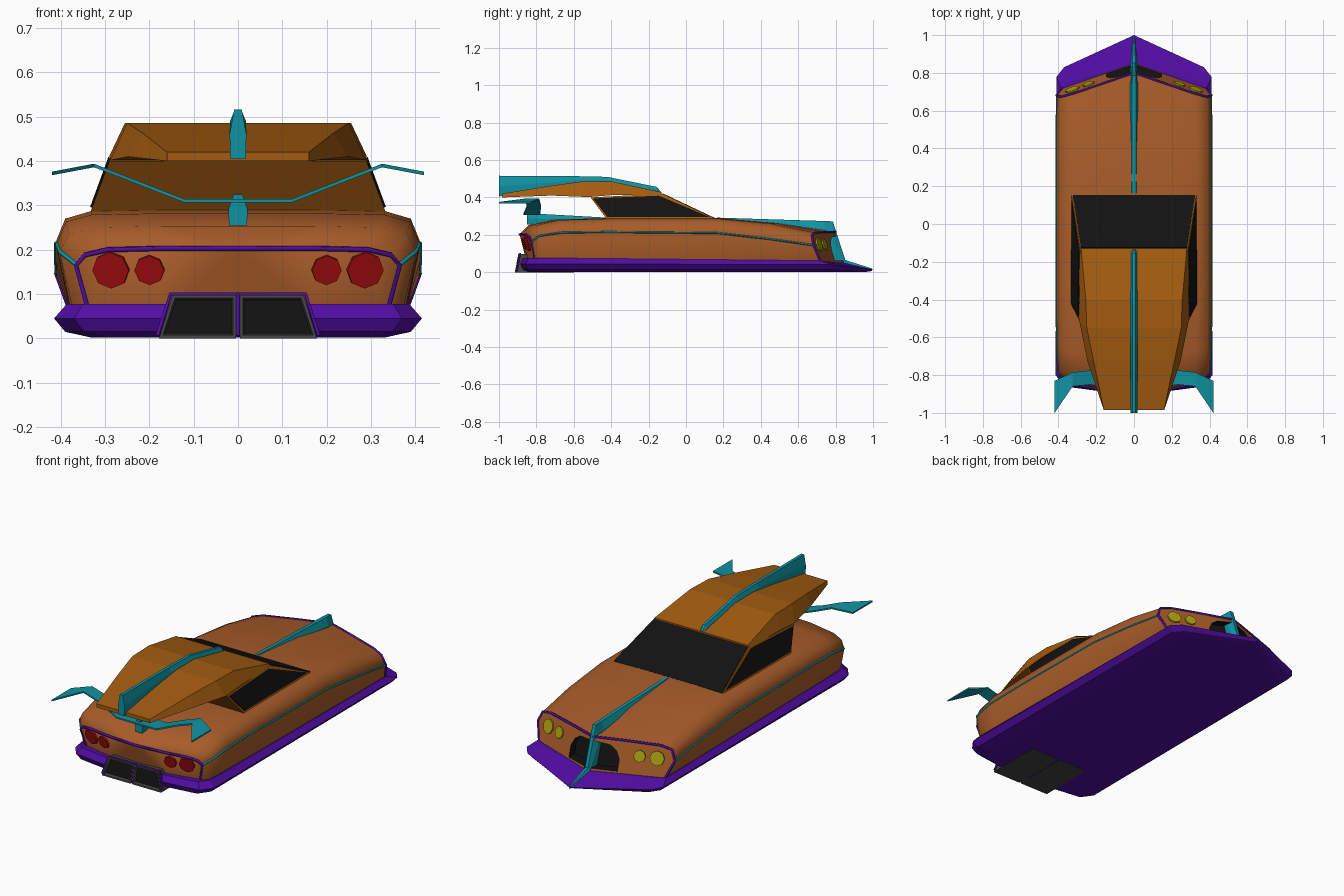
import bpy, bmesh
from mathutils import Vector

if "Cube" in bpy.data.objects:
    bpy.data.objects.remove(bpy.data.objects["Cube"])

def material(name, rgb):
    m = bpy.data.materials.new(name)
    m.diffuse_color = (*rgb, 1)
    m.use_nodes = True
    m.node_tree.nodes["Principled BSDF"].inputs["Base Color"].default_value = m.diffuse_color
    return m

ORANGE = material("body_orange", (0.39, 0.107, 0.022))
AMBER = material("roof_amber", (0.37, 0.107, 0.005))
PURPLE = material("purple", (0.083, 0.004, 0.37))
TEAL = material("teal", (0.005, 0.29, 0.36))
BLACK = material("black", (0.006, 0.006, 0.006))
GREY = material("dark_grey", (0.055, 0.055, 0.055))
RED = material("red", (0.37, 0.004, 0.005))
YELLOW = material("yellow", (0.42, 0.36, 0.005))

def make(name, verts, faces, mat, mirror=True, smooth=False):
    me = bpy.data.meshes.new(name)
    me.from_pydata(verts, [], faces)
    bm = bmesh.new()
    bm.from_mesh(me)
    bmesh.ops.recalc_face_normals(bm, faces=bm.faces)
    bm.to_mesh(me)
    bm.free()
    me.materials.append(mat)
    ob = bpy.data.objects.new(name, me)
    bpy.context.collection.objects.link(ob)
    if mirror:
        ob.modifiers.new("Mirror", 'MIRROR').merge_threshold = 0.0005
    if smooth:
        bpy.ops.object.select_all(action='DESELECT')
        ob.select_set(True)
        bpy.context.view_layer.objects.active = ob
        bpy.ops.object.shade_smooth_by_angle(angle=1.0)
    return ob

def loft(name, rings, mat, caps=None, smooth=False):
    """Skin half rings (running from x=0 out and back to x=0), then mirror."""
    n = len(rings[0])
    verts = [p for r in rings for p in r]
    faces = [(a * n + i, a * n + i + 1, (a + 1) * n + i + 1, (a + 1) * n + i)
             for a in range(len(rings) - 1) for i in range(n - 1)]
    for base in (0, (len(rings) - 1) * n):
        faces += [tuple(base + i for i in c) for c in (caps or [range(n)])]
    return make(name, verts, faces, mat, smooth=smooth)

def tube(name, pts, radius, mat):
    cu = bpy.data.curves.new(name, 'CURVE')
    cu.dimensions = '3D'
    cu.bevel_depth, cu.bevel_resolution, cu.use_fill_caps = radius, 0, True
    sp = cu.splines.new('POLY')
    sp.points.add(len(pts) - 1)
    for p, co in zip(sp.points, pts):
        p.co = (*co, 1)
    cu.materials.append(mat)
    ob = bpy.data.objects.new(name, cu)
    bpy.context.collection.objects.link(ob)

def flip(pts):
    return [(-x, y, z) for x, y, z in pts]

# Body: stations of (y centre, y side, curve power, end slope, top z, shoulder z, waist z, x waist)
STATIONS = [
    (-0.89, -0.82, 2, 0.25, 0.203, 0.188, 0.165, 0.365),
    (-0.84, -0.78, 2, 0.0, 0.253, 0.235, 0.195, 0.403),
    (-0.70, -0.66, 2, 0.0, 0.282, 0.263, 0.213, 0.41),
    (-0.40, -0.40, 1, 0.0, 0.29, 0.27, 0.215, 0.412),
    (0.17, 0.17, 1, 0.0, 0.29, 0.27, 0.21, 0.412),
    (0.50, 0.45, 1, 0.0, 0.262, 0.24, 0.178, 0.412),
    (0.80, 0.66, 1, 0.3, 0.215, 0.197, 0.145, 0.41)]

def end_y(s, x, z):
    yc, ys, p, slope, zt = s[:5]
    return yc + (ys - yc) * (abs(x) / 0.41) ** p + slope * (zt - z)

def body_ring(s):
    zt, zs, zm, w = s[4:]
    k = w / 0.41
    prof = [(0, zt), (0.17, zt), (0.33 * k, zt - 0.003), (0.388 * k, zs), (w, zm),
            (0.375 * k, 0.05), (0.17, 0.05), (0, 0.05)]
    return [(x, end_y(s, x, z), z) for x, z in prof]

rings = [body_ring(s) for s in STATIONS]
body = loft("body_shell", rings, ORANGE, [(0, 1, 6, 7), (1, 2, 5, 6), (2, 3, 4, 5)], smooth=True)
body.data.materials.append(BLACK)

# Recessed black nose intake, cut into the body
arch = [(0, 0.062), (0.145, 0.062), (0.145, 0.12), (0.125, 0.16), (0.09, 0.185), (0, 0.195)]
cutter = loft("nose_intake_cutter", [[(x, end_y(STATIONS[-1], x, z) + d, z) for x, z in arch]
                                     for d in (-0.05, 0.05)], BLACK)
cutter.hide_render = True
cutter.hide_set(True)
cut = body.modifiers.new("Intake", 'BOOLEAN')
cut.operation, cut.object, cut.solver = 'DIFFERENCE', cutter, 'EXACT'
cut.material_mode = 'TRANSFER'

# Purple rims around nose and tail panels
for name, r in (("tail_rim", rings[0]), ("nose_rim", rings[-1])):
    tube(name, flip(r[5:0:-1]) + r[:6], 0.0065, PURPLE)

# Teal waist stripes
stripe = [(r[4][0] - 0.002, r[4][1], r[4][2]) for r in rings]
tube("stripe_right", stripe, 0.0055, TEAL)
tube("stripe_left", flip(stripe), 0.0055, TEAL)

# Lower skirt with pointed nose: stacked half outlines
outline = [(0, 1.0, 0.3), (0.37, 0.83, 0.8), (0.41, 0.78, 0.9), (0.415, -0.80, 1),
           (0.37, -0.86, 1), (0.18, -0.885, 1), (0, -0.887, 1)]
def layer(sx, sy, z):
    return [(x * sx, y * sy, max(z * f, 0.002)) for x, y, f in outline]
top = [(0, 0.85, 0.05), (0.36, 0.75, 0.058), (0.385, 0.72, 0.062), (0.387, -0.79, 0.077),
       (0.35, -0.84, 0.077), (0.17, -0.87, 0.077), (0, -0.872, 0.077)]
loft("lower_skirt", [layer(0.8, 0.96, 0.0), layer(0.94, 0.985, 0.015),
                     layer(1, 1, 0.045), top], PURPLE)

# Head and tail lights: octagonal discs lying on the end panels
def light(name, s, x, z, r, mat):
    e = 0.01
    n = Vector((-(end_y(s, x + e, z) - end_y(s, x - e, z)) / (2 * e), 1, s[3]))
    if s[0] < 0:
        n = -n
    bpy.ops.mesh.primitive_cylinder_add(
        vertices=8, radius=r, depth=0.016, location=(x, end_y(s, x, z), z),
        rotation=n.to_track_quat('Z', 'Y').to_euler())
    ob = bpy.context.object
    ob.name = name
    ob.data.materials.append(mat)

for side, sg in (("right", 1), ("left", -1)):
    for part, x, r in (("outer", 0.286, 0.042), ("inner", 0.199, 0.034)):
        light(f"tail_light_{part}_{side}", STATIONS[0], sg * x, 0.155, r, RED)
    for part, x, r in (("outer", 0.325, 0.038), ("inner", 0.24, 0.031)):
        light(f"head_light_{part}_{side}", STATIONS[-1], sg * x, 0.148, r, YELLOW)

# Twin exhausts: trapezoid ducts with dark openings
def trapezoid(y, i, shear=0.02):
    return [(x, y + shear * z / 0.1, z) for x, z in
            ((0.004 + i, i), (0.178 - 1.2 * i, i), (0.148 - 0.8 * i, 0.098 - i), (0.004 + i, 0.098 - i))]
def duct(name, rs, mat):
    v = [p for r in rs for p in r]
    f = [(a * 4 + i, a * 4 + (i + 1) % 4, a * 4 + 4 + (i + 1) % 4, a * 4 + 4 + i)
         for a in range(len(rs) - 1) for i in range(4)]
    end = (len(rs) - 1) * 4
    make(name, v, f + [(0, 1, 2, 3), tuple(range(end, end + 4))], mat)
duct("exhaust_ducts", [trapezoid(-0.60, 0), trapezoid(-0.914, 0), trapezoid(-0.914, 0.007),
                       trapezoid(-0.894, 0.011)], GREY)
duct("exhaust_openings", [trapezoid(-0.88, 0.011), trapezoid(-0.900, 0.011)], BLACK)
tube("exhaust_trim", [(-0.182, -0.905, 0.006), (-0.152, -0.887, 0.1), (0.152, -0.887, 0.1),
                      (0.182, -0.905, 0.006)], 0.005, PURPLE)
tube("exhaust_divider", [(0, -0.909, 0.006), (0, -0.891, 0.1)], 0.005, PURPLE)

# Cabin
low = [(0, 0.165, 0.28), (0.332, 0.165, 0.28), (0.335, -0.42, 0.28), (0, -0.42, 0.28)]
high = [(0, -0.13, 0.42), (0.285, -0.13, 0.42), (0.29, -0.51, 0.40), (0, -0.51, 0.40)]
loft("cabin", [low, high], AMBER)

# Windows: thin panels set on the cabin faces
def pane(name, corners, mirror):
    c = [Vector(p) for p in corners]
    n = (c[2] - c[0]).cross(c[3] - c[1]).normalized()
    if n.z < 0:
        n = -n
    v = [p + n * d for d in (-0.005, 0.004) for p in c]
    f = [(0, 1, 2, 3), (4, 5, 6, 7)] + [(i, (i + 1) % 4, 4 + (i + 1) % 4, 4 + i) for i in range(4)]
    make(name, v, f, BLACK, mirror)
pane("windshield", [(-0.324, 0.152, 0.287), (0.324, 0.152, 0.287),
                    (0.281, -0.127, 0.4185), (-0.281, -0.127, 0.4185)], False)
pane("side_windows", [(0.327, 0.125, 0.295), (0.289, -0.145, 0.408),
                      (0.294, -0.495, 0.393), (0.330, -0.418, 0.295)], True)

# Roof sweeping back into a tail overhang: y, top half width, top z, edge y, edge half width, edge z
roof = []
for y, xt, zt, ye, xe, ze in ((-0.13, 0.28, 0.428, -0.13, 0.286, 0.415),
                              (-0.40, 0.255, 0.486, -0.40, 0.29, 0.412),
                              (-0.55, 0.25, 0.486, -0.52, 0.288, 0.402),
                              (-0.72, 0.215, 0.463, -0.72, 0.248, 0.410),
                              (-0.985, 0.16, 0.42, -0.985, 0.16, 0.40)):
    roof.append([(0, y, zt), (xt, y, zt), (xe, ye, ze), (0, ye, ze)])
loft("roof", roof, AMBER)

# Teal fins: y, top z, bottom z, half width
def fin(name, rows):
    loft(name, [[(0, y, t), (w * 0.45, y, t), (w, y, (t + b) / 2), (w * 0.9, y, b), (0, y, b)]
                for y, t, b, w in rows], TEAL)
fin("roof_fin", [(-0.135, 0.43, 0.415, 0.014), (-0.155, 0.456, 0.42, 0.015),
                 (-0.42, 0.51, 0.47, 0.018), (-0.60, 0.514, 0.465, 0.018), (-1.0, 0.516, 0.405, 0.019)])
fin("hood_fin", [(0.165, 0.292, 0.275, 0.022), (0.74, 0.274, 0.19, 0.022), (0.785, 0.272, 0.06, 0.022),
                 (0.852, 0.065, 0.03, 0.018), (0.995, 0.02, 0.006, 0.005)])
fin("tail_fin", [(-0.42, 0.292, 0.275, 0.012), (-0.78, 0.312, 0.26, 0.022), (-0.85, 0.325, 0.255, 0.022)])

# Tail wing: x, z, leading y, trailing y
wing = [(0, 0.31, -0.78, -0.87), (0.12, 0.31, -0.78, -0.87), (0.23, 0.353, -0.775, -0.85),
        (0.325, 0.39, -0.785, -0.86), (0.42, 0.372, -0.83, -1.0)]
loft("tail_wing", [[(x, a, z + d) for x, z, a, b in wing] + [(x, b, z + d) for x, z, a, b in wing[::-1]]
                   for d in (-0.004, 0.004)], TEAL,
     [(i, i + 1, 8 - i, 9 - i) for i in range(4)])
